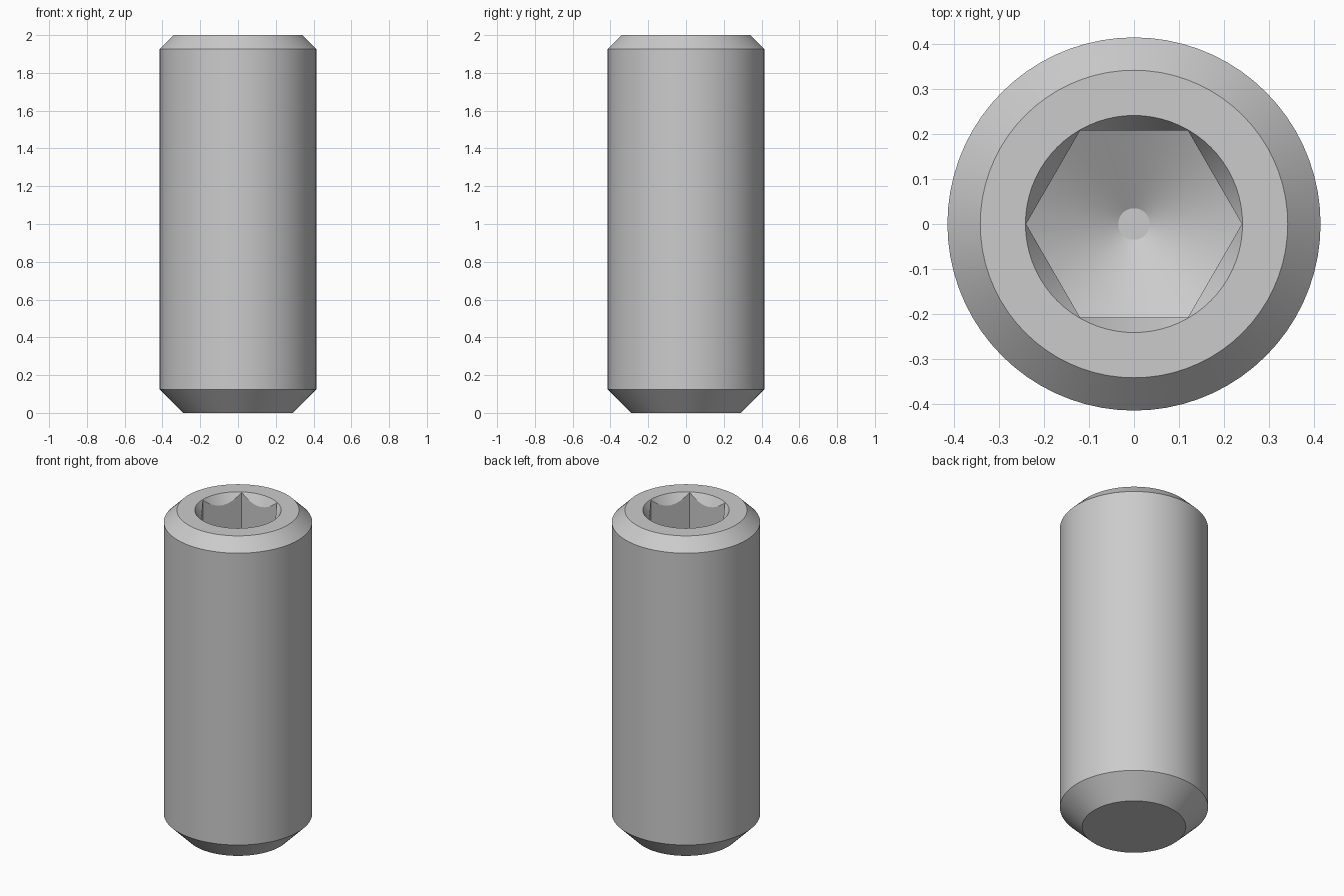
import bpy, bmesh, math

cube = bpy.data.objects.get("Cube")
if cube:
    bpy.data.objects.remove(cube, do_unlink=True)

# Single steel colour
steel = bpy.data.materials.new("steel_grey")
steel.use_nodes = True
colour = (0.6, 0.6, 0.6, 1.0)
steel.diffuse_color = colour
steel.node_tree.nodes["Principled BSDF"].inputs["Base Color"].default_value = colour


def turned(name, profile, sides):
    """Closed solid with flat caps, from (radius, height) pairs, bottom to top."""
    bm = bmesh.new()
    rings = []
    for radius, z in profile:
        rings.append([bm.verts.new((radius * math.cos(math.tau * i / sides),
                                    radius * math.sin(math.tau * i / sides), z))
                      for i in range(sides)])
    for low, high in zip(rings, rings[1:]):
        for i in range(sides):
            j = (i + 1) % sides
            bm.faces.new((low[i], low[j], high[j], high[i]))
    bm.faces.new(rings[0][::-1])
    bm.faces.new(rings[-1])
    bmesh.ops.recalc_face_normals(bm, faces=bm.faces)
    mesh = bpy.data.meshes.new(name)
    bm.to_mesh(mesh)
    bm.free()
    mesh.materials.append(steel)
    obj = bpy.data.objects.new(name, mesh)
    bpy.context.collection.objects.link(obj)
    return obj


def combine(obj, other, operation):
    """Apply a boolean and discard the helper."""
    mod = obj.modifiers.new(operation.lower(), "BOOLEAN")
    mod.operation = operation
    mod.solver = "EXACT"
    mod.object = other
    bpy.context.view_layer.update()
    graph = bpy.context.evaluated_depsgraph_get()
    mesh = bpy.data.meshes.new_from_object(obj.evaluated_get(graph))
    obj.modifiers.clear()
    obj.data = mesh
    bpy.data.objects.remove(other, do_unlink=True)


# Screw body: flat point, plain shank, chamfered head end
TOP = 2.0
screw = turned("set_screw_body",
               [(0.29, 0), (0.415, 0.125), (0.415, 1.927), (0.342, TOP)], 72)

# Hex socket with a conical drill point at its floor
HEX_R, FLOOR, TIP_R = 0.24, 1.5, 0.035
slope = math.tan(math.radians(30))
socket = turned("socket_cutter", [(HEX_R, 1.2), (HEX_R, 2.2)], 6)
drill = turned("drill_cutter",
               [(TIP_R, FLOOR - (HEX_R - TIP_R) * slope),
                (0.3, FLOOR + (0.3 - HEX_R) * slope), (0.3, 2.3)], 72)
combine(socket, drill, "INTERSECT")
combine(screw, socket, "DIFFERENCE")

# Countersunk mouth that scallops the hex walls
mouth_r = 0.2415
mouth = turned("mouth_cutter",
               [(mouth_r - 0.1 * slope, TOP - 0.1),
                (mouth_r + 0.1 * slope, TOP + 0.1)], 72)
combine(screw, mouth, "DIFFERENCE")

# Smooth round walls, crisp machined edges
bpy.ops.object.select_all(action="DESELECT")
screw.select_set(True)
bpy.context.view_layer.objects.active = screw
bpy.ops.object.shade_smooth_by_angle(angle=math.radians(25))
